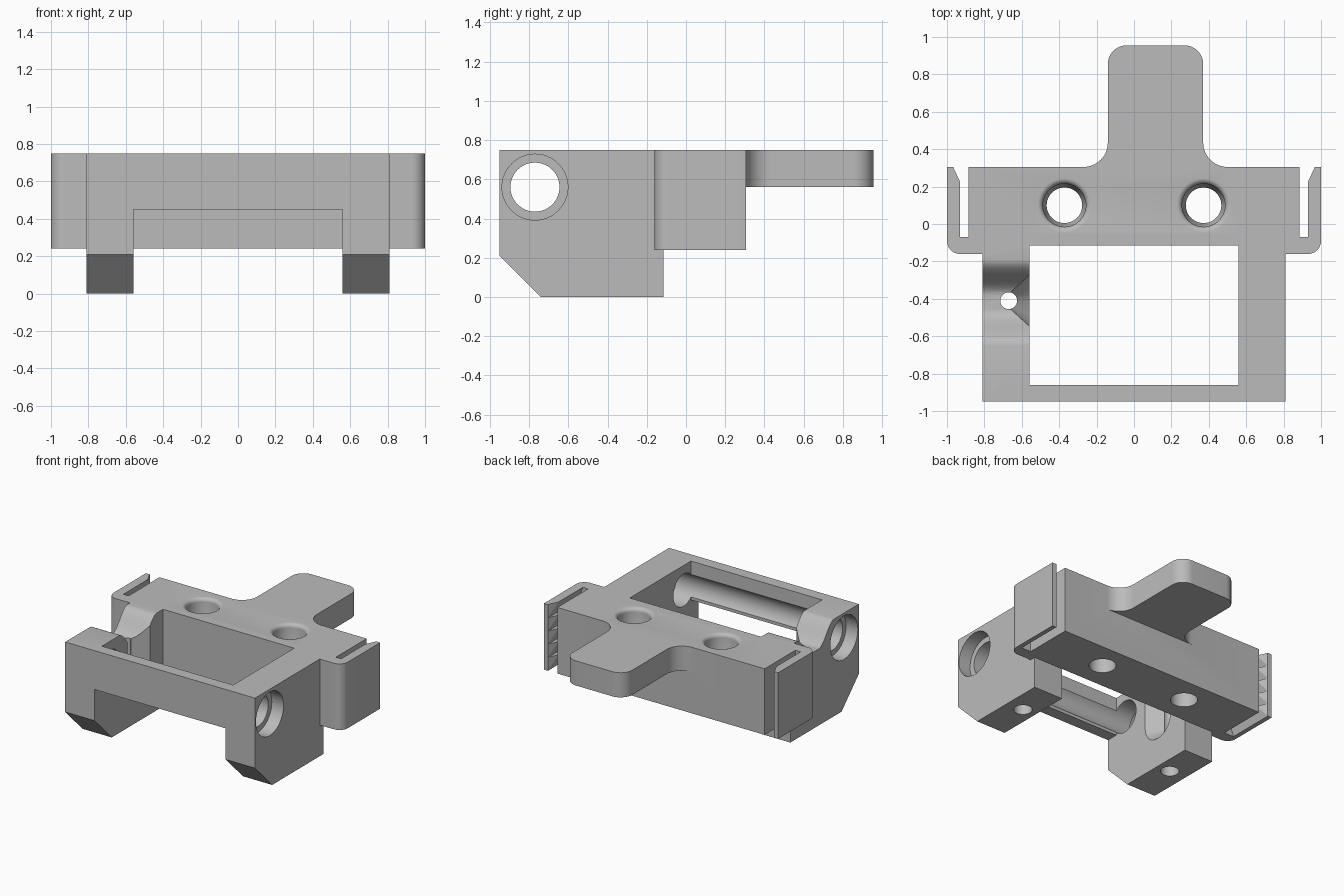
import bpy, bmesh
from math import sin, cos, pi, radians

cube = bpy.data.objects.get("Cube")
if cube:
    bpy.data.objects.remove(cube, do_unlink=True)

grey = bpy.data.materials.new("plain grey")
grey.use_nodes = True
colour = (0.5, 0.5, 0.5, 1)
grey.diffuse_color = colour
grey.node_tree.nodes["Principled BSDF"].inputs["Base Color"].default_value = colour

TOP, LOW = 0.75, 0.24      # deck height and underside of the cross block
BACK = 0.305               # rear face of the cross block
INNER, OUTER = 0.56, 0.81  # arm sides


def make(name, bm):
    bmesh.ops.recalc_face_normals(bm, faces=bm.faces)
    mesh = bpy.data.meshes.new(name)
    bm.to_mesh(mesh)
    bm.free()
    mesh.materials.append(grey)
    obj = bpy.data.objects.new(name, mesh)
    bpy.context.collection.objects.link(obj)
    return obj


def prism(name, pts, axis, lo, hi):
    """Extrude a 2D outline along x (points are y, z) or z (points are x, y)."""
    put = (lambda a, b, t: (t, a, b)) if axis == "x" else (lambda a, b, t: (a, b, t))
    bm = bmesh.new()
    low = [bm.verts.new(put(a, b, lo)) for a, b in pts]
    high = [bm.verts.new(put(a, b, hi)) for a, b in pts]
    bm.faces.new(low)
    bm.faces.new(high)
    for i in range(len(pts)):
        j = (i + 1) % len(pts)
        bm.faces.new((low[i], low[j], high[j], high[i]))
    return make(name, bm)


def box(name, x0, x1, y0, y1, z0, z1):
    return prism(name, [(x0, y0), (x1, y0), (x1, y1), (x0, y1)], "z", z0, z1)


def arc(cx, cy, r, a0, a1, n=12):
    angles = [radians(a0 + (a1 - a0) * i / n) for i in range(n + 1)]
    return [(cx + r * cos(a), cy + r * sin(a)) for a in angles]


def circle(cx, cy, r, n=48):
    return arc(cx, cy, r, 0, 360, n)[:-1]


def hull(name, pts):
    bm = bmesh.new()
    for p in pts:
        bm.verts.new(p)
    out = bmesh.ops.convex_hull(bm, input=bm.verts)
    spare = {v for v in out["geom_interior"] if isinstance(v, bmesh.types.BMVert)}
    bmesh.ops.delete(bm, geom=list(spare), context="VERTS")
    return make(name, bm)


def lathe(name, cx, cy, profile, n=48):
    """Closed solid of revolution from (radius, z) pairs."""
    bm = bmesh.new()
    rings = [[bm.verts.new((x, y, z)) for x, y in circle(cx, cy, r, n)] for r, z in profile]
    bm.faces.new(rings[0])
    bm.faces.new(rings[-1])
    for a, b in zip(rings, rings[1:]):
        for i in range(n):
            j = (i + 1) % n
            bm.faces.new((a[i], a[j], b[j], b[i]))
    return make(name, bm)


def combine(target, tool, operation):
    mod = target.modifiers.new(operation, "BOOLEAN")
    mod.operation, mod.solver, mod.object = operation, "EXACT", tool
    bpy.context.view_layer.update()
    result = bpy.data.meshes.new_from_object(
        target.evaluated_get(bpy.context.evaluated_depsgraph_get()))
    target.modifiers.clear()
    target.data = result
    bpy.data.objects.remove(tool, do_unlink=True)


# Cross block, front bar and the two chamfered arms
frame = box("frame", -0.885, 0.885, -0.115, BACK, LOW, TOP)
side = [(-0.95, 0.21), (-0.74, 0), (-0.115, 0), (-0.115, LOW), (-0.05, LOW),
        (-0.05, TOP), (-0.95, TOP)]
additions = [prism("arm", side, "x", min(s * INNER, s * OUTER), max(s * INNER, s * OUTER))
             for s in (-1, 1)]
additions.append(box("front_bar", -0.7, 0.7, -0.95, -0.86, 0.45, TOP))

# Rear tab with rounded end and filleted root
mid, half, fil = 0.115, 0.255, 0.13
tab = [(mid - half - fil, 0.2), (mid + half + fil, 0.2)]
tab += arc(mid + half + fil, BACK + fil, fil, 270, 180)
tab += arc(mid + half - 0.1, 0.855, 0.1, 0, 90)
tab += arc(mid - half + 0.1, 0.855, 0.1, 90, 180)
tab += arc(mid - half - fil, BACK + fil, fil, 0, -90)
additions.append(prism("tab", tab, "z", 0.56, TOP))

# L-shaped side clips
for s in (-1, 1):
    clip = [(0.78, -0.16)] + arc(0.93, -0.09, 0.07, -90, 0)
    clip += [(1, BACK), (0.965, BACK), (0.965, -0.07), (0.78, -0.07)]
    additions.append(prism("clip", [(s * x, y) for x, y in clip], "z", LOW, TOP))

for part in additions:
    combine(frame, part, "UNION")

# Saddle dip across the right arm
dip = [(-0.65 + 0.19 * i / 12, 0.59 + 0.08 * (1 + cos(pi * i / 12))) for i in range(13)]
dip += [(-0.38 + 0.19 * i / 12, 0.59 + 0.08 * (1 - cos(pi * i / 12))) for i in range(13)]
dip += [(-0.19, 0.9), (-0.65, 0.9)]
cutters = [prism("saddle_cutter", dip, "x", -0.9, -0.5)]

# Flared slot opening from the wire hole to the inner side of the right arm
slot = []
for x, r in ((-0.66, 0.045), (-0.55, 0.145)):
    slot += [(x, y, z) for y, z in arc(-0.41, 0.36, r, 180, 360, 16)]
    slot += [(x, -0.41 - r, 0.9), (x, -0.41 + r, 0.9)]
cutters.append(hull("slot_cutter", slot))

# Vertical arm holes: through on the right, blind on the left
cutters.append(lathe("hole_cutter", -0.67, -0.41,
                     [(0.065, -0.1), (0.065, 0.15), (0.045, 0.15), (0.045, 0.9)]))
cutters.append(lathe("hole_cutter", 0.67, -0.41, [(0.065, -0.1), (0.065, 0.3)]))

# Shaft bore with counterbores on both sides
cutters.append(prism("bore_cutter", circle(-0.77, 0.56, 0.125), "x", -1.2, 1.2))
for lo, hi in ((-1.2, -0.71), (0.71, 1.2)):
    cutters.append(prism("counterbore_cutter", circle(-0.77, 0.56, 0.168), "x", lo, hi))

# Screw holes with rounded mouths
mouth = [(0.145 - 0.03 * sin(a), TOP - 0.03 * (1 - cos(a)))
         for a in [pi / 2 * i / 6 for i in range(7)]]
for x in (-0.372, 0.372):
    cutters.append(lathe("screw_cutter", x, 0.1,
                         [(0.145, 0.9)] + mouth + [(0.115, 0.5), (0.095, 0.46), (0.095, 0.1)]))

for cutter in cutters:
    combine(frame, cutter, "DIFFERENCE")

# Ratchet teeth inside each clip
objects = [frame]
count = 5
pitch = (TOP - LOW) / count
for s, label in ((1, "left"), (-1, "right")):
    for i in range(count):
        z0 = LOW + i * pitch
        z1 = z0 + pitch
        pts = [(s * 0.967, y, z) for y in (-0.075, BACK) for z in (z0, z1)]
        pts += [(s * 0.93, y, z1) for y in (-0.075, 0.225)]
        objects.append(hull(f"{label}_clip_tooth_{i + 1}", pts))

bpy.ops.object.select_all(action="DESELECT")
for obj in objects:
    obj.select_set(True)
bpy.context.view_layer.objects.active = frame
bpy.ops.object.shade_smooth_by_angle(angle=radians(30))
